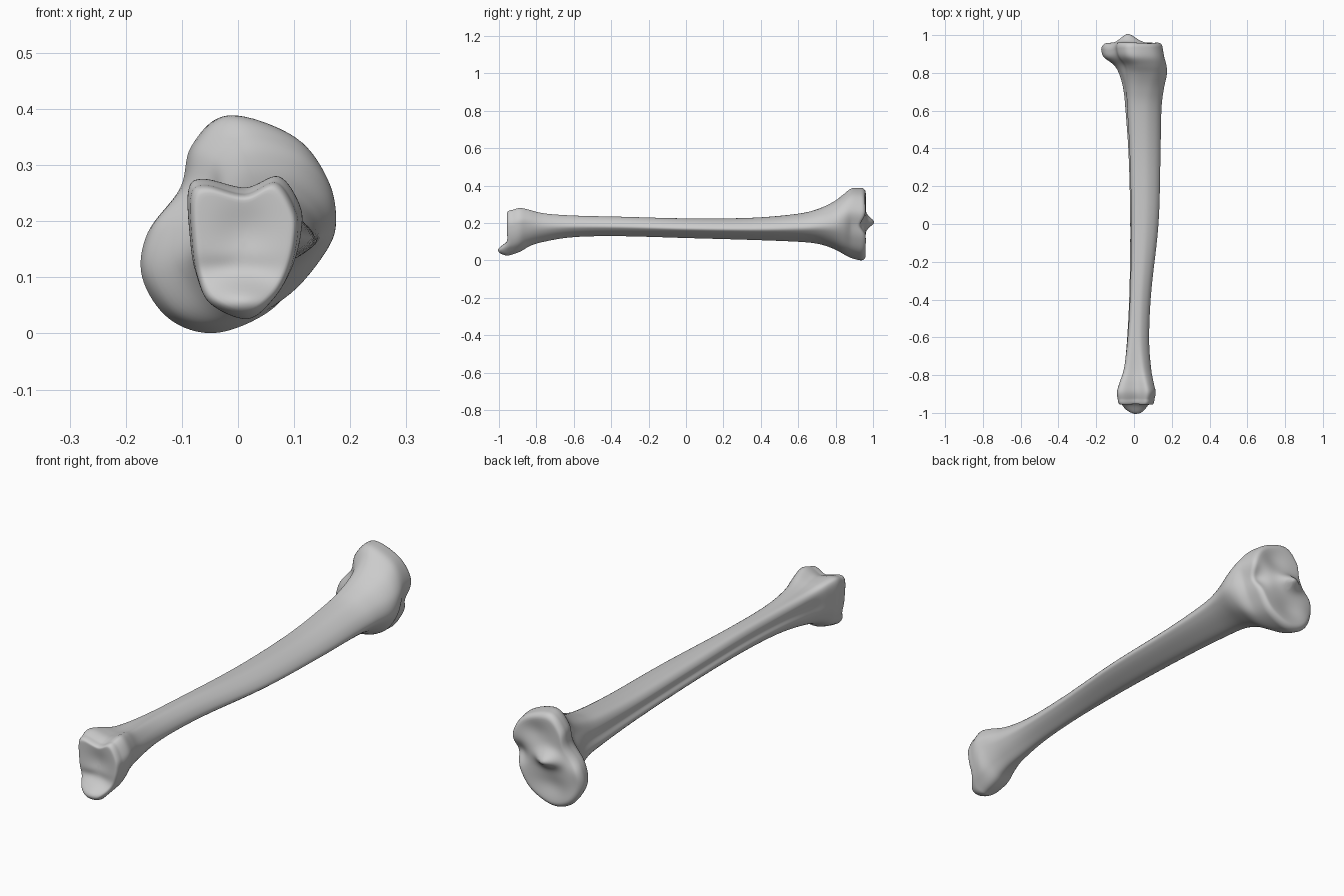
import bpy, bmesh, math
from mathutils import Vector

cube = bpy.data.objects.get("Cube")
if cube:
    bpy.data.objects.remove(cube)

# Cross-section outlines (x, z), counter-clockwise from the +x crest
HEAD = [(.145, .19), (.155, .27), (.10, .35), (-.02, .39), (-.085, .335), (-.105, .26),
        (-.165, .18), (-.175, .10), (-.125, .025), (-.04, 0), (.06, .04), (.115, .11)]
SHAFT = [(.13, .17), (.11, .20), (.07, .222), (.03, .225), (0, .22), (-.015, .20),
         (-.012, .175), (-.02, .15), (.01, .12), (.04, .115), (.08, .13), (.115, .15)]
ANKLE = [(.115, .17), (.113, .22), (.075, .275), (.015, .253), (-.06, .27), (-.088, .25),
         (-.085, .16), (-.075, .10), (-.05, .05), (.02, .022), (.07, .06), (.10, .11)]

# Stations: y, x min, x max, z min, z max, blend (-1 ankle, 0 shaft, 1 head)
STATIONS = [
    (-.93, -.086, .108, .025, .27, -1), (-.89, -.09, .115, .04, .281, -1),
    (-.84, -.077, .104, .075, .272, -.9), (-.76, -.052, .09, .10, .252, -.55),
    (-.6, -.036, .08, .125, .24, -.15), (-.35, -.024, .092, .13, .234, 0),
    (0, -.02, .13, .12, .225, 0), (.35, -.028, .14, .11, .228, 0),
    (.6, -.045, .145, .10, .25, .1), (.71, -.056, .157, .088, .277, .25),
    (.79, -.077, .174, .062, .315, .5), (.84, -.105, .172, .035, .352, .75),
    (.885, -.16, .16, .012, .386, 1), (.935, -.174, .152, 0, .388, 1)]

# Relief of the joint surfaces: x, z, x spread, z spread, height along y
HEAD_RELIEF = [(-.03, .205, .05, .03, .045), (.04, .30, .06, .045, -.012),
               (-.04, .09, .07, .045, -.012), (-.15, .23, .05, .04, -.02),
               (.12, .19, .04, .04, -.03), (-.19, .10, .05, .08, -.015)]
ANKLE_RELIEF = [(.01, .055, .07, .032, -.05), (.01, .18, .05, .05, .012),
                (-.02, .115, .08, .02, .008)]
AROUND, ALONG = 8, 6


def spline(a, b, c, d, t):
    """Catmull-Rom point between b and c."""
    return tuple(.5 * (2 * q + (r - p) * t + (2 * p - 5 * q + 4 * r - s) * t * t
                       + (3 * q - p - 3 * r + s) * t ** 3)
                 for p, q, r, s in zip(a, b, c, d))


def fit(points, x0, x1, z0, z1):
    """Stretch an outline to the given extents."""
    xs, zs = zip(*points)
    w, h = max(xs) - min(xs), max(zs) - min(zs)
    return [(x0 + (x - min(xs)) / w * (x1 - x0), z0 + (z - min(zs)) / h * (z1 - z0))
            for x, z in points]


def relief(x, z, bumps):
    return sum(h * math.exp(-((x - u) / a) ** 2 - ((z - v) / b) ** 2)
               for u, v, a, b, h in bumps)


def ring(station):
    """Smooth closed outline at one station along the shaft."""
    y, x0, x1, z0, z1, blend = station
    end, k = (HEAD if blend > 0 else ANKLE), min(abs(blend), 1)
    box = (x0, x1, z0, z1)
    pts = [(a + (c - a) * k, b + (d - b) * k)
           for (a, b), (c, d) in zip(fit(SHAFT, *box), fit(end, *box))]
    n = len(pts)
    smooth = [spline(pts[i - 1], pts[i], pts[(i + 1) % n], pts[(i + 2) % n], j / AROUND)
              for i in range(n) for j in range(AROUND)]
    return [Vector((x, y, z)) for x, z in fit(smooth, *box)]


def cap(base, side):
    """Rounded rim followed by rings shrinking to the middle of the joint."""
    mid = sum(base, Vector()) / len(base)
    steps = [(1 - .13 * (1 - math.cos(a)), .027 * math.sin(a))
             for a in (math.pi / 2 * i / 6 for i in range(1, 7))]
    steps += [(.87 * (1 - i / 14), .027) for i in range(1, 14)]
    return [[mid + (p - mid) * s + Vector((0, side * rise, 0)) for p in base]
            for s, rise in steps]


# Main loft: ankle cap, shaft, head cap
last = len(STATIONS) - 1
rings = []
for i in range(last):
    quad = [STATIONS[min(max(i + k, 0), last)] for k in (-1, 0, 1, 2)]
    rings += [ring(spline(*quad, j / ALONG)) for j in range(ALONG)]
rings.append(ring(STATIONS[last]))
rings = cap(rings[0], -1)[::-1] + rings + cap(rings[-1], 1)

# Press the joint relief into both ends, fading out toward the shaft
for loop in rings:
    for p in loop:
        t = min(max((abs(p.y) - .86) / .08, 0), 1)
        p.y += t * t * (3 - 2 * t) * relief(p.x, p.z, HEAD_RELIEF if p.y > 0 else ANKLE_RELIEF)

bm = bmesh.new()
loops = [[bm.verts.new(p) for p in loop] for loop in rings]
for a, b in zip(loops, loops[1:]):
    for i in range(len(a)):
        j = (i + 1) % len(a)
        bm.faces.new((a[i], a[j], b[j], b[i]))
bm.faces.new(loops[0])
bm.faces.new(loops[-1])
bmesh.ops.recalc_face_normals(bm, faces=bm.faces)

mesh = bpy.data.meshes.new("shin_bone")
bm.to_mesh(mesh)
bm.free()
bone = bpy.data.objects.new("shin_bone", mesh)
bpy.context.collection.objects.link(bone)

# Plain grey surface
grey = bpy.data.materials.new("bone_grey")
grey.use_nodes = True
colour = (.6, .6, .6, 1)
grey.diffuse_color = colour
grey.node_tree.nodes["Principled BSDF"].inputs["Base Color"].default_value = colour
mesh.materials.append(grey)

# Soften the transitions
for polygon in mesh.polygons:
    polygon.use_smooth = True
soften = bone.modifiers.new("soften", 'SMOOTH')
soften.factor, soften.iterations = .5, 3
